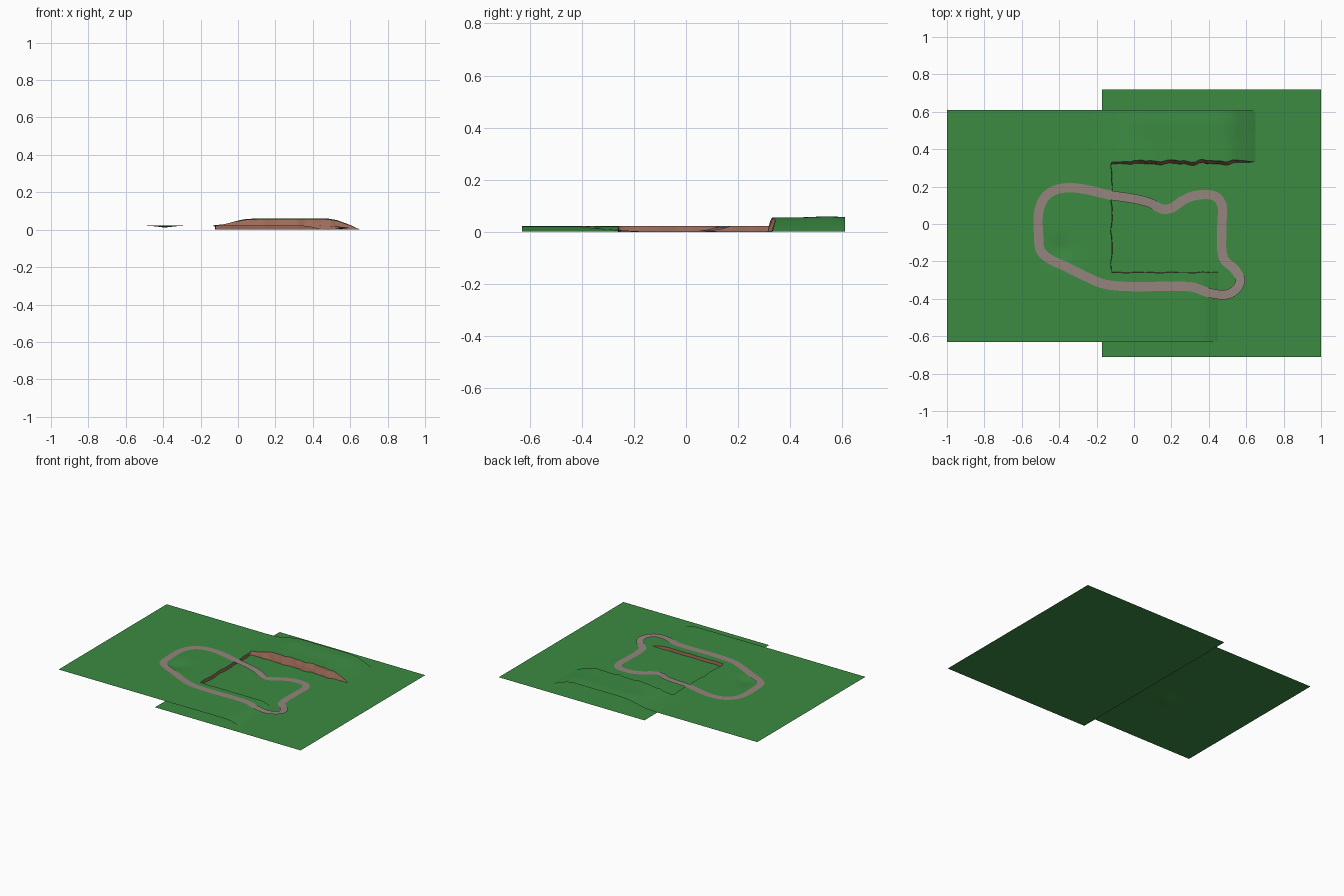
import bpy, bmesh, math, random
from mathutils import Vector

if "Cube" in bpy.data.objects:
    bpy.data.objects.remove(bpy.data.objects["Cube"])
random.seed(4)


def mat(name, c):
    m = bpy.data.materials.new(name)
    m.diffuse_color = (*c, 1)
    m.use_nodes = True
    m.node_tree.nodes["Principled BSDF"].inputs["Base Color"].default_value = m.diffuse_color
    return m


GRASS = mat("grass green", (0.045, 0.26, 0.055))
CLIFF = mat("cliff brown", (0.34, 0.15, 0.10))
ROAD = mat("road grey brown", (0.30, 0.235, 0.21))


def finish(bm, name, material, smooth=True):
    me = bpy.data.meshes.new(name)
    bm.to_mesh(me)
    bm.free()
    me.materials.append(material)
    for p in me.polygons:
        p.use_smooth = smooth
    ob = bpy.data.objects.new(name, me)
    bpy.context.collection.objects.link(ob)
    return ob


def lerp_profile(x, pts):
    # piecewise profile with straight segments
    if x <= pts[0][0]:
        return pts[0][1]
    for (x0, z0), (x1, z1) in zip(pts, pts[1:]):
        if x <= x1:
            return z0 + (z1 - z0) * (x - x0) / (x1 - x0)
    return pts[-1][1]


def steps(a, b, n):
    return [a + (b - a) * i / n for i in range(n)]


LEVEL = 0.022
NORTH = [(-.20, LEVEL), (-.13, .0235), (-.07, .030), (0, .049), (.04, .057), (.10, .060),
         (.48, .060), (.53, .051), (.60, .025), (.65, .002)]
SOUTH = [(.34, LEVEL), (.38, .0195), (.42, .009), (.45, .001)]
Y0, Y1, X0 = -.26, .33, -.12      # edges of the sunken bay


def height(x, y):
    if y >= Y1 - .001:
        z = lerp_profile(x, NORTH)
        if x > 0:                  # gentle crown along the plateau
            z -= .004 * (z / .06) * min(1, abs(y - .54) / .1)
        return z
    if y <= Y0 + .001:
        z = lerp_profile(x, SOUTH)
    else:
        z = LEVEL
    # shallow hollow inside the west bend
    d = math.hypot(x + .39, y + .13)
    return z - .012 * max(0, 1 - d / .13) ** 2


def wobble(t):
    return .5 * math.sin(t * 37) + .35 * math.sin(t * 71 + 1) + random.uniform(-.3, .3)


# lower ground: flat sheet
bm = bmesh.new()
bm.faces.new([bm.verts.new(p) for p in
              ((-.17, -.71, 0), (1, -.71, 0), (1, .72, 0), (-.17, .72, 0))])
finish(bm, "lower_ground", GRASS, False)

# upper ground: C-shaped sheet with a raised north arm and a south ramp
xs = steps(-1, X0, 32) + steps(X0, .45, 28) + steps(.45, .65, 10) + [.65]
ys = steps(-.63, Y0, 12) + steps(Y0, Y1, 30) + steps(Y1, .61, 12) + [.61]
bm = bmesh.new()
grid = {}


def vert(i, j):
    if (i, j) not in grid:
        x, y = xs[i], ys[j]
        z = height(x, y)
        px, py = x, y
        if i >= 32:
            if j == 42:
                py += .008 * min(1, (x - X0) / .15) + .009 * wobble(x) * (x > -.02)
            elif j == 12:
                py += .003 * wobble(x)
            elif i == 32 and 12 < j < 42:
                px += .005 * wobble(y)
            if i == len(xs) - 1 and j == 54:
                px -= .01              # softened far corner
        grid[i, j] = bm.verts.new((px, py, z))
    return grid[i, j]


for i in range(len(xs) - 1):
    for j in range(len(ys) - 1):
        if i < 32 or j >= 42 or (j < 12 and i < 60):
            bm.faces.new([vert(i, j), vert(i + 1, j), vert(i + 1, j + 1), vert(i, j + 1)])

# the rim of the bay, from ramp foot round to the plateau end
rim = [(i, 12) for i in range(60, 32, -1)] + [(32, j) for j in range(12, 42)] \
    + [(i, 42) for i in range(32, len(xs))]
rim_pts = [(grid[k].co.copy(), k) for k in rim]
finish(bm, "upper_ground", GRASS)

# cliff face hanging from the rim
bm = bmesh.new()
rows = []
for p, (i, j) in rim_pts:
    out = Vector((0, -1, 0)) if j == 42 else Vector((0, 1, 0)) if j == 12 else Vector((1, 0, 0))
    lean = .017 * min(1, p.z / .05) if j == 42 else .002
    rows.append([bm.verts.new(p + out * lean * a + Vector((0, 0, -p.z * b)))
                 for a, b in ((0, 0), (.25 + random.uniform(-.2, .3), .35),
                              (.8 + random.uniform(-.25, .25), .7), (1, 1))])
for a, b in zip(rows, rows[1:]):
    for k in range(3):
        bm.faces.new([a[k], a[k + 1], b[k + 1], b[k]])
finish(bm, "cliff_face", CLIFF)

# road: closed loop ribbon, dropping to the lower ground in the east
T, B = .0235, .002
path = [(-.51, -.06, T), (-.50, -.14, T), (-.455, -.185, T), (-.36, -.23, T), (-.26, -.28, T),
        (-.155, -.322, T), (0, -.335, T), (.30, -.335, T), (.41, -.37, T - .001), (.51, -.373, .018),
        (.568, -.31, .010), (.54, -.245, .005), (.477, -.18, B), (.47, 0, B), (.47, .10, B),
        (.43, .15, B), (.33, .153, B), (.26, .125, B), (.20, .085, .003), (.15, .08, .005),
        (.085, .113, .010), (0, .135, .017), (-.13, .155, T), (-.29, .19, T), (-.40, .188, T),
        (-.475, .145, T), (-.51, .06, T)]
P = [Vector(p) for p in path]
n, curve = len(P), []
for k in range(n):
    a, b, c, d = P[k - 1], P[k], P[(k + 1) % n], P[(k + 2) % n]
    m1 = (c - a).normalized() * (c - b).length
    m2 = (d - b).normalized() * (c - b).length
    m1.z = m2.z = c.z - b.z
    for s in range(6):
        t = s / 6
        curve.append(b * (2*t**3 - 3*t**2 + 1) + m1 * (t**3 - 2*t**2 + t)
                     + c * (3*t**2 - 2*t**3) + m2 * (t**3 - t**2))
bm = bmesh.new()
pairs = []
for k, p in enumerate(curve):
    t = curve[(k + 1) % len(curve)] - curve[k - 1]
    side = Vector((-t.y, t.x, 0)).normalized() * .025
    pairs.append((bm.verts.new(p - side), bm.verts.new(p + side)))
for k, (a, b) in enumerate(pairs):
    c, d = pairs[(k + 1) % len(pairs)]
    bm.faces.new([a, c, d, b])
finish(bm, "road_loop", ROAD)
